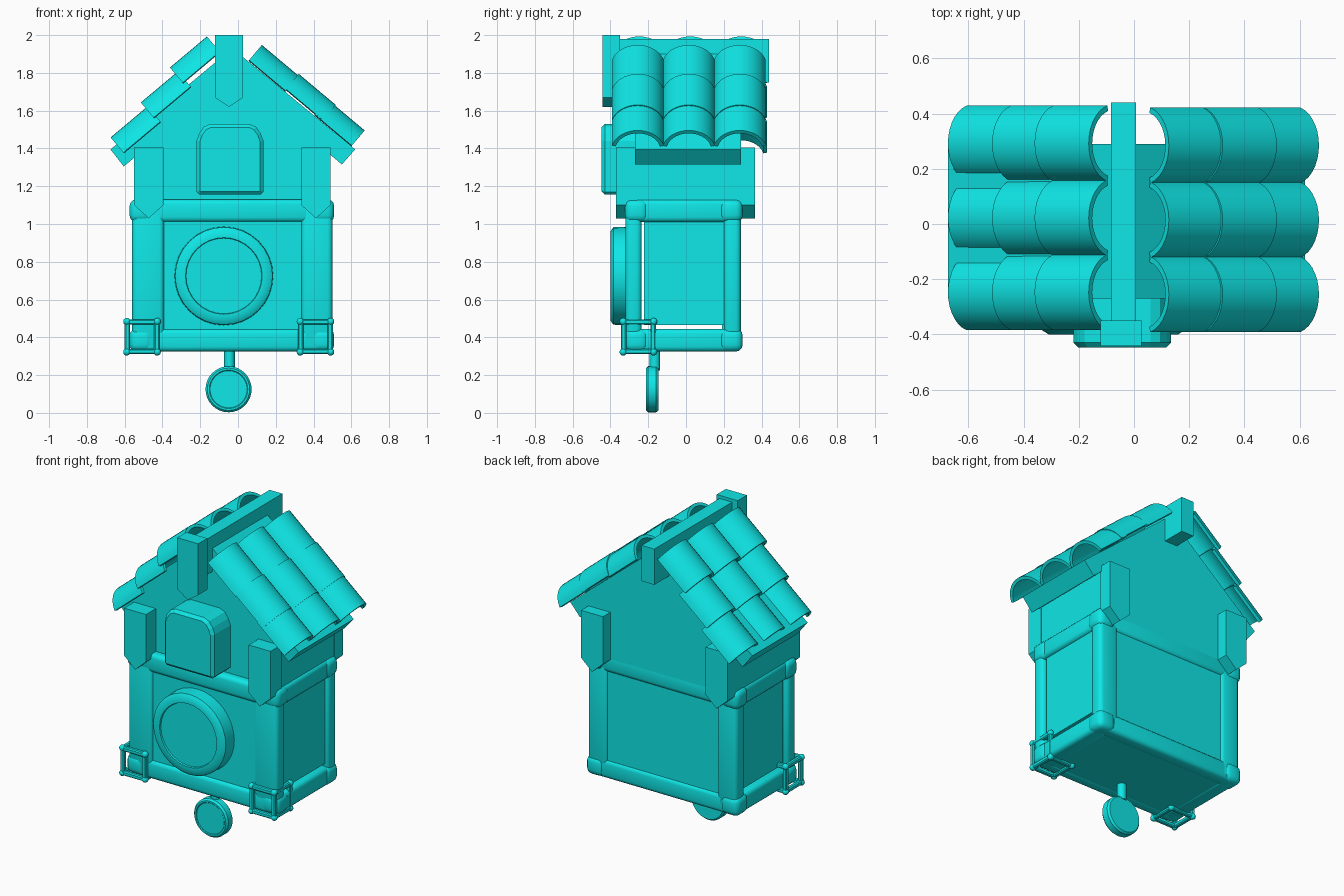
import bpy, bmesh, math
from mathutils import Vector, Matrix

if "Cube" in bpy.data.objects:
    bpy.data.objects.remove(bpy.data.objects["Cube"])

TEAL = bpy.data.materials.new("teal")
TEAL.diffuse_color = (0.005, 0.8, 0.8, 1)
TEAL.use_nodes = True
TEAL.node_tree.nodes["Principled BSDF"].inputs["Base Color"].default_value = TEAL.diffuse_color


def finish(name, bm):
    bmesh.ops.recalc_face_normals(bm, faces=bm.faces)
    me = bpy.data.meshes.new(name)
    bm.to_mesh(me)
    bm.free()
    me.materials.append(TEAL)
    ob = bpy.data.objects.new(name, me)
    bpy.context.collection.objects.link(ob)
    return ob


def add_box(bm, x, y, z, bevel=0, seg=3):
    size = [b - a for a, b in (x, y, z)]
    mid = [(a + b) / 2 for a, b in (x, y, z)]
    vs = bmesh.ops.create_cube(bm, size=1, matrix=Matrix.Translation(mid) @ Matrix.Diagonal((*size, 1)))["verts"]
    if bevel:
        es = list({e for v in vs for e in v.link_edges})
        bmesh.ops.bevel(bm, geom=es, offset=bevel, segments=seg, profile=0.5, affect='EDGES')


def box(name, x, y, z, bevel=0, seg=3):
    bm = bmesh.new()
    add_box(bm, x, y, z, bevel, seg)
    return finish(name, bm)


def prism(name, pts, y0, y1, bevel=0):
    """Extrude an x-z outline along y; optionally bevel the front rim."""
    bm = bmesh.new()
    f = bm.faces.new([bm.verts.new((x, y0, z)) for x, z in pts])
    rim = list(f.edges)
    ext = bmesh.ops.extrude_face_region(bm, geom=[f], use_keep_orig=True)["geom"]
    bmesh.ops.translate(bm, vec=(0, y1 - y0, 0), verts=[g for g in ext if isinstance(g, bmesh.types.BMVert)])
    if bevel:
        bmesh.ops.bevel(bm, geom=rim, offset=bevel, segments=1, profile=0.5, affect='EDGES')
    return finish(name, bm)


def lathe(name, prof, cx, cz, n=32):
    """Spin an (r, y) profile about a y-directed axis."""
    bm = bmesh.new()
    vs = [bm.verts.new((cx + r, y, cz)) for r, y in prof]
    es = [bm.edges.new(p) for p in zip(vs, vs[1:])]
    bmesh.ops.spin(bm, geom=vs + es, cent=(cx, 0, cz), axis=(0, 1, 0), angle=2 * math.pi, steps=n)
    bmesh.ops.remove_doubles(bm, verts=bm.verts, dist=0.0005)
    return finish(name, bm)


# Lower case: core, front/back panels, floor
box("case_side_panels", (-0.535, 0.48), (-0.222, 0.2), (0.465, 1.06))
box("case_front_panel", (-0.45, 0.4), (-0.303, -0.24), (0.40, 1.06))
box("case_back_panel", (-0.47, 0.42), (0.19, 0.278), (0.40, 1.06))
box("case_floor", (-0.52, 0.46), (-0.28, 0.25), (0.328, 0.44))
box("case_top", (-0.52, 0.46), (-0.28, 0.25), (1.02, 1.128))

# Rounded frame: posts, long rails, side rails
XS = {"left": (-0.56, -0.39), "right": (0.335, 0.5)}
YS = {"front": (-0.32, -0.235), "back": (0.2, 0.29)}
ZS = {"bottom": (0.325, 0.445), "top": (1.01, 1.13)}
for yn, y in YS.items():
    for xn, x in XS.items():
        if yn == "back":
            x = (x[0], x[0] + 0.14) if xn == "left" else (x[1] - 0.14, x[1])
        box(f"{yn}_{xn}_post", x, y, (0.33, 1.125), 0.026)
    for zn, z in ZS.items():
        box(f"{yn}_{zn}_rail", (-0.55, 0.49), y, z, 0.026)
for zn, z in ZS.items():
    box(f"left_{zn}_rail", (-0.56, -0.45), (-0.31, 0.28), z, 0.026)
    box(f"right_{zn}_rail", (0.39, 0.5), (-0.31, 0.28), z, 0.026)
    for xc in (-0.512, 0.447):
        for yc in (-0.262, 0.238):
            zc = sum(z) / 2
            box("frame_corner", (xc - 0.062, xc + 0.062), (yc - 0.062, yc + 0.062),
                (zc - 0.06, zc + 0.06), 0.035)

# Upper house with overhanging roof in one outline
prism("gable_house", [(-0.55, 1.1), (0.485, 1.1), (0.485, 1.37), (0.55, 1.315), (0.62, 1.395),
                      (-0.03, 1.93), (-0.675, 1.395), (-0.605, 1.305), (-0.55, 1.35)], -0.27, 0.29)


def pointed_post(name, x0, x1, tip, shoulder, top, y0, y1):
    prism(name, [(x0, shoulder), ((x0 + x1) / 2, tip), (x1, shoulder), (x1, top), (x0, top)], y0, y1)


# Pointed corner posts, ridge post and ridge beam
for yn, y0, y1 in (("front", -0.37, -0.26), ("back", 0.28, 0.365)):
    pointed_post(f"{yn}_left_gable_post", -0.55, -0.395, 1.03, 1.1, 1.405, y0, y1)
    pointed_post(f"{yn}_right_gable_post", 0.335, 0.49, 1.03, 1.1, 1.405, y0, y1)
pointed_post("ridge_front_post", -0.122, 0.027, 1.62, 1.67, 2.0, -0.443, -0.35)
box("ridge_beam", (-0.083, 0.007), (-0.36, 0.44), (1.75, 1.98))

# Door with rounded upper corners
prism("bird_door", [(-0.205, 1.155), (0.12, 1.155), (0.135, 1.17), (0.135, 1.44), (0.12, 1.48), (0.095, 1.515),
                    (0.06, 1.53), (-0.145, 1.53), (-0.18, 1.515), (-0.205, 1.48), (-0.22, 1.44), (-0.22, 1.17)],
      -0.447, -0.25, 0.018)

# Clock dial and pendulum
lathe("clock_dial", [(0, -0.39), (0.2, -0.39), (0.203, -0.4), (0.235, -0.4), (0.258, -0.385),
                     (0.262, -0.28), (0, -0.28)], -0.075, 0.725)
lathe("pendulum_bob", [(0, -0.208), (0.098, -0.208), (0.102, -0.212), (0.112, -0.212), (0.122, -0.2),
                       (0.122, -0.158), (0.112, -0.146), (0, -0.146)], -0.05, 0.125)
bm = bmesh.new()
bmesh.ops.create_cone(bm, cap_ends=True, segments=12, radius1=0.028, radius2=0.028, depth=0.16,
                      matrix=Matrix.Translation((-0.045, -0.165, 0.305)))
finish("pendulum_rod", bm)

# Wire cages on the front lower corners
for name, cx in (("left_cage", -0.508), ("right_cage", 0.41)):
    c, h, t = Vector((cx, -0.252, 0.403)), 0.078, 0.014
    bm = bmesh.new()
    for axis in range(3):
        for a in (-h, h):
            for b in (-h, h):
                rng = [(-t + a + c[i], t + a + c[i]) for i in range(3)]
                o2 = (axis + 2) % 3
                rng[o2] = (-t + b + c[o2], t + b + c[o2])
                rng[axis] = (c[axis] - h, c[axis] + h)
                add_box(bm, *rng, bevel=0.006, seg=1)
    for sx in (-h, h):
        for sy in (-h, h):
            for sz in (-h, h):
                bmesh.ops.create_icosphere(bm, subdivisions=2, radius=0.02,
                                           matrix=Matrix.Translation(c + Vector((sx, sy, sz)) * 1.03))
    finish(name, bm)


# Curved roof tiles: an arched shell swept from its low end to its high end
def tile(name, low, high, y, half=0.137, rise=0.105, thick=0.02, n=14):
    run = high - low
    up = Vector((-run.z, 0, run.x)).normalized()
    if up.z < 0:
        up = -up
    R = (half * half + rise * rise) / (2 * rise)
    a = math.asin(min(1, half / R))
    arc = [-a + 2 * a * i / n for i in range(n + 1)]
    bm = bmesh.new()

    def ring(r, base):
        return [bm.verts.new(base + Vector((0, y + r * math.sin(t), 0)) + up * (r * math.cos(t) + rise - R))
                for t in arc]
    ol, il, oh, ih = ring(R, low), ring(R - thick, low), ring(R, high), ring(R - thick, high)
    for p, q in ((ol, oh), (ih, il), (il, ol), (oh, ih)):
        for i in range(n):
            bm.faces.new((p[i], p[i + 1], q[i + 1], q[i]))
    for i in (0, n):
        bm.faces.new((ol[i], oh[i], ih[i], il[i]))
    finish(name, bm)


# Low-end base points of the three courses on each slope
COURSES = {"left": (1, 0.022, [(-0.607, 1.378), (-0.447, 1.563), (-0.293, 1.748)]),
           "right": (-1, 0.015, [(0.603, 1.415), (0.45, 1.55), (0.255, 1.703)])}
for side, (sx, yc, starts) in COURSES.items():
    run = Vector((sx * math.cos(math.radians(40)), 0, math.sin(math.radians(40)))) * 0.256
    for x, z in starts:
        low = Vector((x, 0, z))
        for col in (-1, 0, 1):
            tile(f"{side}_roof_tile", low, low + run, yc + col * 0.27)

# Smooth the rounded parts, keep hard edges
for ob in bpy.data.objects:
    ob.select_set(ob.name != "bird_door")
    bpy.context.view_layer.objects.active = ob
bpy.ops.object.shade_smooth_by_angle(angle=math.radians(35))
